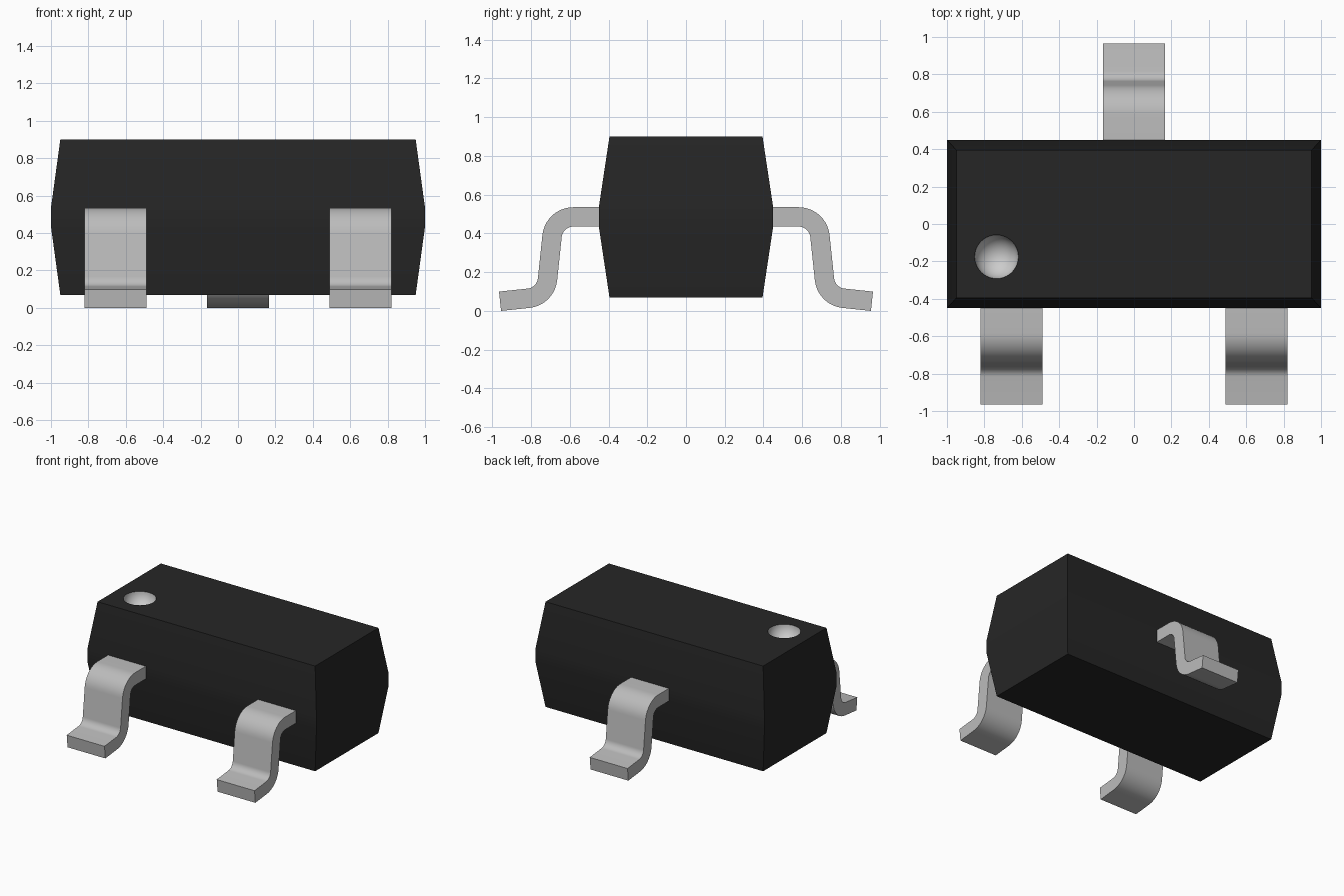
import bpy, bmesh, math
from mathutils import Vector

old = bpy.data.objects.get("Cube")
if old:
    bpy.data.objects.remove(old, do_unlink=True)


def material(name, value):
    m = bpy.data.materials.new(name)
    m.use_nodes = True
    col = (value, value, value, 1)
    m.diffuse_color = col
    m.node_tree.nodes["Principled BSDF"].inputs["Base Color"].default_value = col
    return m


black = material("black plastic", 0.019)
metal = material("tin metal", 0.5)
marker = material("pale marker", 0.6)


def make_object(name, bm, mats):
    bmesh.ops.recalc_face_normals(bm, faces=bm.faces)
    me = bpy.data.meshes.new(name)
    bm.to_mesh(me)
    bm.free()
    for m in mats:
        me.materials.append(m)
    ob = bpy.data.objects.new(name, me)
    bpy.context.collection.objects.link(ob)
    return ob


def smooth(ob, angle):
    bpy.ops.object.select_all(action='DESELECT')
    ob.select_set(True)
    bpy.context.view_layer.objects.active = ob
    bpy.ops.object.shade_smooth_by_angle(angle=math.radians(angle))


# Body: stacked rectangles (half x, half y, z), widest at the middle band
bm = bmesh.new()
rings = []
for hx, hy, z in [(0.95, 0.395, 0.07), (1.0, 0.45, 0.435),
                  (1.0, 0.45, 0.535), (0.95, 0.395, 0.90)]:
    rings.append([bm.verts.new((sx * hx, sy * hy, z))
                  for sx, sy in [(-1, -1), (1, -1), (1, 1), (-1, 1)]])
for a, b in zip(rings, rings[1:]):
    for i in range(4):
        j = (i + 1) % 4
        bm.faces.new((a[i], a[j], b[j], b[i]))
bm.faces.new(rings[0])
bm.faces.new(rings[-1])
body = make_object("body", bm, [black, marker])

# Round dimple cut into the top at one corner
bm = bmesh.new()
bmesh.ops.create_uvsphere(bm, u_segments=40, v_segments=20, radius=0.117)
bmesh.ops.translate(bm, verts=bm.verts, vec=(-0.735, -0.175, 0.901))
cutter = make_object("dimple_cutter", bm, [marker])
cutter.hide_render = True
cut = body.modifiers.new("dimple", 'BOOLEAN')
cut.operation = 'DIFFERENCE'
cut.solver = 'EXACT'
cut.material_mode = 'TRANSFER'
cut.object = cutter
bpy.ops.object.select_all(action='DESELECT')
body.select_set(True)
bpy.context.view_layer.objects.active = body
bpy.ops.object.modifier_apply(modifier=cut.name)
bpy.data.objects.remove(cutter, do_unlink=True)
smooth(body, 10)


# Lead centre line in the (y, z) plane: straight, bend, leg, bend, foot
def lead_path(tilt=math.radians(6), radius=0.11, leg=0.2246, foot=0.148, steps=10):
    pts = [(Vector((0.40, 0.485)), 0.0)]
    steep = math.pi / 2 - tilt
    c = Vector((0.582, 0.375))
    for i in range(steps + 1):
        a = steep * i / steps
        pts.append((c + radius * Vector((math.sin(a), math.cos(a))), a))
    p = pts[-1][0] + leg * Vector((math.cos(steep), -math.sin(steep)))
    c = p + radius * Vector((math.sin(steep), math.cos(steep)))
    for i in range(steps + 1):
        a = steep + (tilt - steep) * i / steps
        pts.append((c - radius * Vector((math.sin(a), math.cos(a))), a))
    pts.append((pts[-1][0] + foot * Vector((math.cos(tilt), -math.sin(tilt))), tilt))
    return pts


def lead(name, x, side, half_width=0.165, half_thick=0.05):
    bm = bmesh.new()
    sections = []
    for p, a in lead_path():
        n = half_thick * Vector((math.sin(a), math.cos(a)))
        sections.append([bm.verts.new((x + sx * half_width, side * q.x, q.y))
                         for sx, q in [(-1, p - n), (1, p - n), (1, p + n), (-1, p + n)]])
    for a, b in zip(sections, sections[1:]):
        for i in range(4):
            j = (i + 1) % 4
            bm.faces.new((a[i], a[j], b[j], b[i]))
    bm.faces.new(sections[0])
    bm.faces.new(sections[-1])
    smooth(make_object(name, bm, [metal]), 30)


lead("front_right_lead", -0.655, -1)
lead("front_left_lead", 0.655, -1)
lead("back_lead", 0.0, 1)
